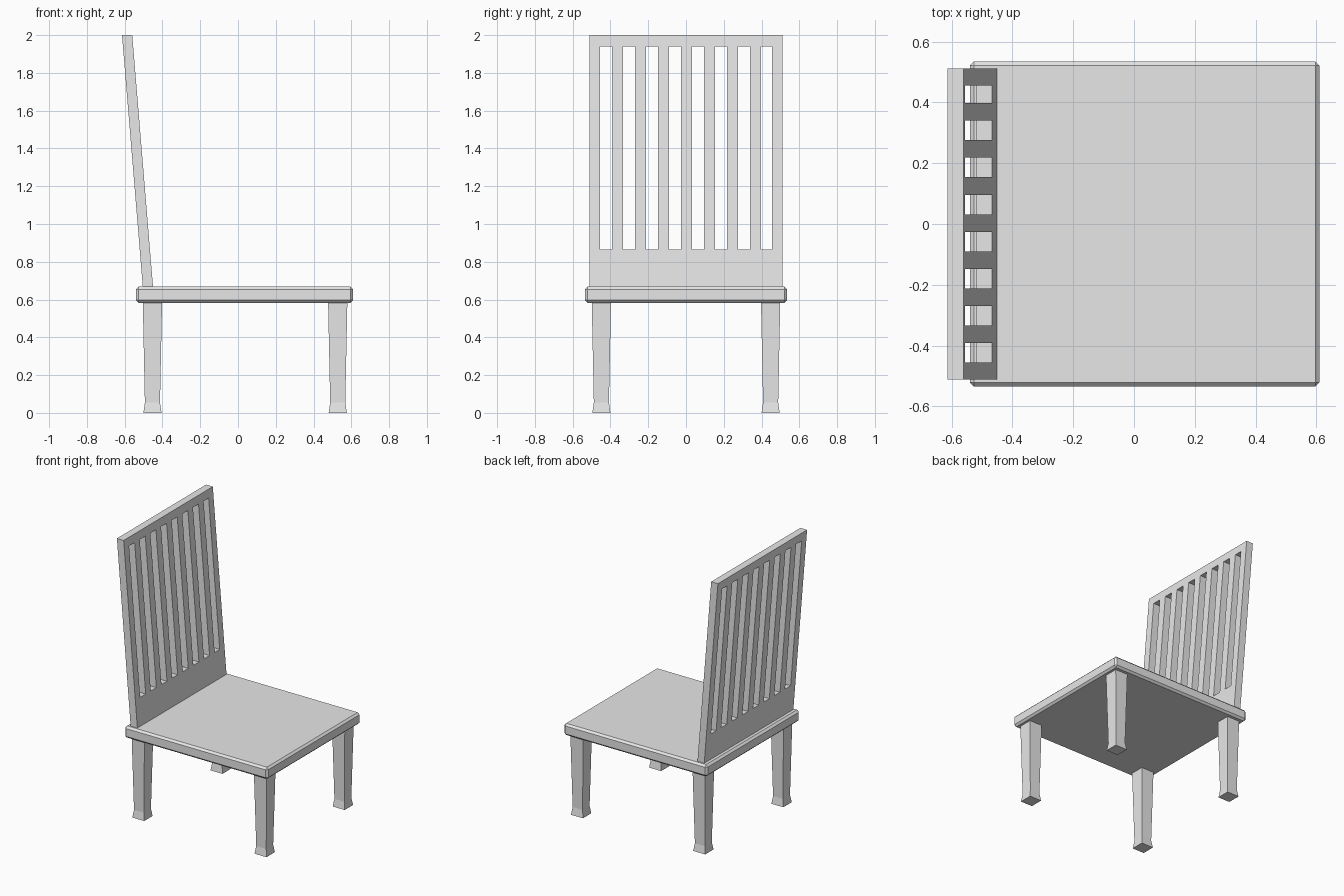
import bpy
import bmesh

if "Cube" in bpy.data.objects:
    bpy.data.objects.remove(bpy.data.objects["Cube"], do_unlink=True)

grey = bpy.data.materials.new("plain_grey")
grey.use_nodes = True
grey.diffuse_color = (0.8, 0.8, 0.8, 1)
grey.node_tree.nodes["Principled BSDF"].inputs["Base Color"].default_value = (0.8, 0.8, 0.8, 1)


def finish(name, bm):
    bmesh.ops.recalc_face_normals(bm, faces=bm.faces)
    mesh = bpy.data.meshes.new(name)
    bm.to_mesh(mesh)
    bm.free()
    mesh.materials.append(grey)
    obj = bpy.data.objects.new(name, mesh)
    bpy.context.collection.objects.link(obj)
    return obj


def loft(bm, sections):
    """Skin a stack of rectangles, each given as (x0, x1, y0, y1, z)."""
    rings = [[bm.verts.new(p) for p in ((x0, y0, z), (x1, y0, z), (x1, y1, z), (x0, y1, z))]
             for x0, x1, y0, y1, z in sections]
    for low, high in zip(rings, rings[1:]):
        for i in range(4):
            j = (i + 1) % 4
            bm.faces.new((low[i], low[j], high[j], high[i]))
    bm.faces.new(rings[0][::-1])
    bm.faces.new(rings[-1])


# Seat slab with chamfered edges
SEAT_BOTTOM, SEAT_TOP = 0.583, 0.668
bm = bmesh.new()
loft(bm, [(-0.54, 0.61, -0.535, 0.535, z) for z in (SEAT_BOTTOM, SEAT_TOP)])
bmesh.ops.bevel(bm, geom=bm.edges[:], offset=0.014, segments=1, affect='EDGES')
finish("seat", bm)

# Four tapered legs with flared feet: (half width, height)
LEG_PROFILE = [(0.048, 0), (0.040, 0.055), (0.051, SEAT_BOTTOM + 0.005)]
for row, x in (("back", -0.453), ("front", 0.528)):
    for side, y in (("right", -0.448), ("left", 0.448)):
        bm = bmesh.new()
        loft(bm, [(x - w, x + w, y - w, y + w, z) for w, z in LEG_PROFILE])
        finish(f"{row}_{side}_leg", bm)

# Leaning backrest: one grid of cells, with the slots left open
BACK_HALF, SLATS, PITCH, SLAT = 0.511, 9, 0.122, 0.058
columns = [-BACK_HALF, -BACK_HALF + 0.055]
for i in range(1, SLATS - 1):
    centre = (i - (SLATS - 1) / 2) * PITCH + 0.003
    columns += [centre - SLAT / 2, centre + SLAT / 2]
columns += [BACK_HALF - 0.055, BACK_HALF]
rows = [SEAT_TOP - 0.005, 0.865, 1.94, 2.0]


def lean(z):
    return -0.45 - 0.11 * (z - SEAT_TOP) / (2 - SEAT_TOP)


bm = bmesh.new()
grid = [[bm.verts.new((lean(z), y, z)) for y in columns] for z in rows]
for r in range(len(rows) - 1):
    for c in range(len(columns) - 1):
        if r == 1 and c % 2 == 1:
            continue
        bm.faces.new((grid[r][c], grid[r][c + 1], grid[r + 1][c + 1], grid[r + 1][c]))
front = bm.faces[:]
# Extrude straight back to give the panel its thickness
result = bmesh.ops.extrude_face_region(bm, geom=front, use_keep_orig=True)
moved = [g for g in result["geom"] if isinstance(g, bmesh.types.BMVert)]
bmesh.ops.translate(bm, verts=moved, vec=(-0.054, 0, 0))
finish("backrest", bm)
